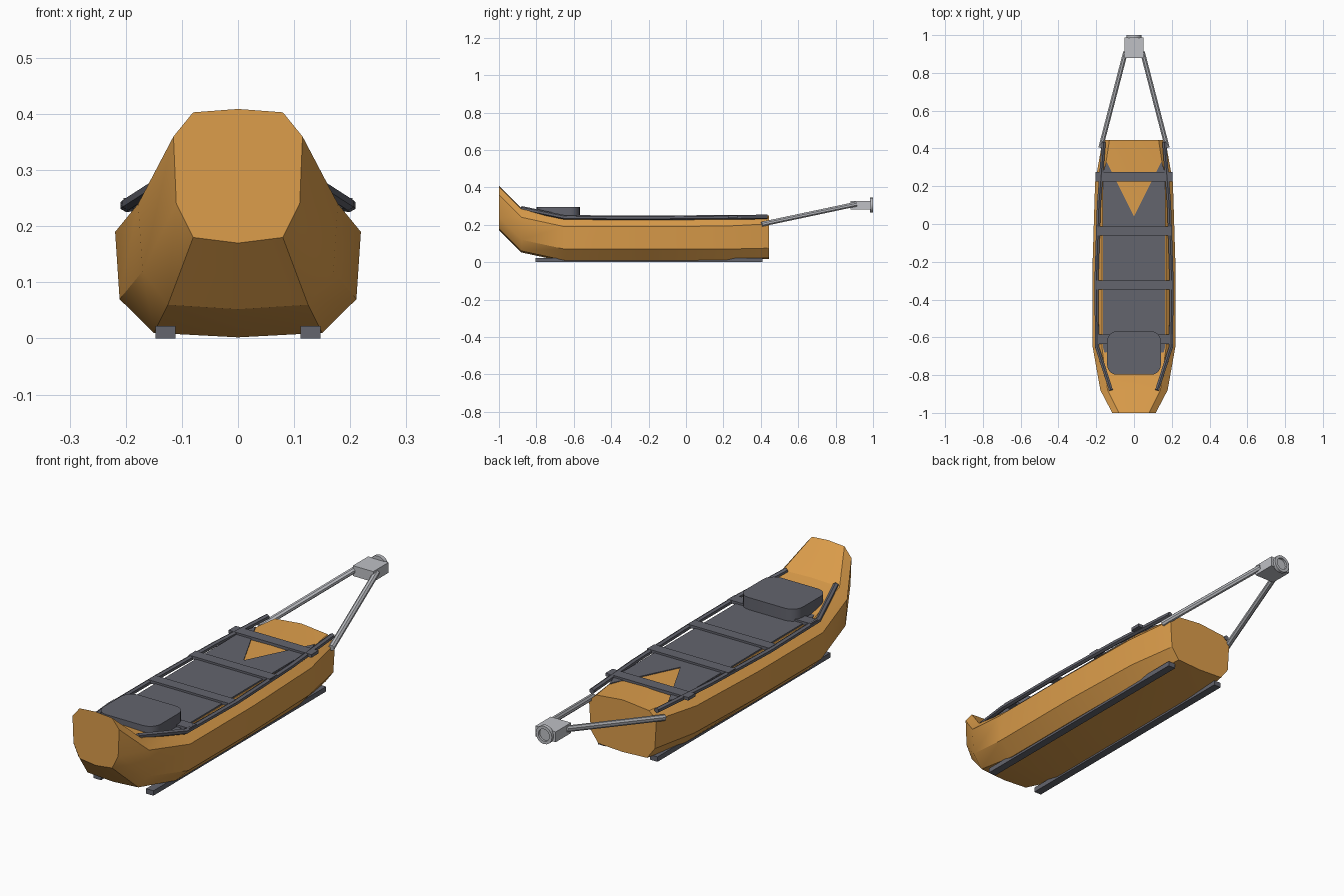
import bpy, bmesh, math
from mathutils import Vector

cube = bpy.data.objects.get("Cube")
if cube:
    bpy.data.objects.remove(cube)


def material(name, rgb):
    m = bpy.data.materials.new(name)
    m.use_nodes = True
    m.diffuse_color = (*rgb, 1)
    m.node_tree.nodes["Principled BSDF"].inputs["Base Color"].default_value = (*rgb, 1)
    return m


ORANGE = material("orange shell", (0.72, 0.34, 0.07))
GREY = material("dark grey", (0.125, 0.128, 0.155))
SILVER = material("light metal", (0.52, 0.53, 0.56))


def finish(name, bm, mat, angle=None):
    bmesh.ops.recalc_face_normals(bm, faces=bm.faces)
    mesh = bpy.data.meshes.new(name)
    bm.to_mesh(mesh)
    bm.free()
    mesh.materials.append(mat)
    ob = bpy.data.objects.new(name, mesh)
    bpy.context.collection.objects.link(ob)
    if angle:
        bpy.ops.object.select_all(action='DESELECT')
        bpy.context.view_layer.objects.active = ob
        ob.select_set(True)
        bpy.ops.object.shade_smooth_by_angle(angle=math.radians(angle))
    return ob


def loft(name, rings, mat, angle=None):
    bm = bmesh.new()
    loops = [[bm.verts.new(p) for p in ring] for ring in rings]
    n = len(loops[0])
    for a, b in zip(loops, loops[1:]):
        for i in range(n):
            j = (i + 1) % n
            bm.faces.new((a[i], a[j], b[j], b[i]))
    bm.faces.new(loops[0])
    bm.faces.new(loops[-1])
    return finish(name, bm, mat, angle)


def box(name, x, y, z, mat):
    ring = [(x[0], z[0]), (x[1], z[0]), (x[1], z[1]), (x[0], z[1])]
    return loft(name, [[(a, yy, b) for a, b in ring] for yy in y], mat)


def slab(name, outline, z0, z1, mat, angle=None):
    return loft(name, [[(x, y, z) for x, y in outline] for z in (z0, z1)], mat, angle)


def tube(name, path, radius, sides, mat):
    path = [Vector(p) for p in path]
    rings = []
    for i, p in enumerate(path):
        d = (path[min(i + 1, len(path) - 1)] - path[max(i - 1, 0)]).normalized()
        u = d.cross(Vector((0, 0, 1))).normalized()
        v = u.cross(d)
        angles = [math.tau * (k + 0.5) / sides for k in range(sides)]
        rings.append([p + radius * (u * math.cos(a) + v * math.sin(a)) for a in angles])
    return loft(name, rings, mat, 40)


def section(y, half):
    return [(x, y, z) for x, z in half] + [(-x, y, z) for x, z in half[-2:0:-1]]


# Shell: half sections from keel to crown, upturned bow to square stern
MID = [(0, 0.002), (0.15, 0.01), (0.211, 0.07), (0.219, 0.19), (0.17, 0.234), (0, 0.237)]
stations = [
    (-1.0, [(0, 0.17), (0.08, 0.18), (0.11, 0.24), (0.115, 0.36), (0.08, 0.403), (0, 0.409)]),
    (-0.88, [(0, 0.052), (0.125, 0.06), (0.17, 0.12), (0.178, 0.24), (0.14, 0.284), (0, 0.289)]),
    (-0.65, MID),
    (-0.2, MID),
    (0.22, [(0, 0.004), (0.145, 0.01), (0.197, 0.07), (0.206, 0.193), (0.165, 0.235), (0, 0.238)]),
    (0.445, [(0, 0.018), (0.12, 0.024), (0.158, 0.075), (0.166, 0.205), (0.13, 0.237), (0, 0.25)]),
]
loft("sled_shell", [section(y, half) for y, half in stations], ORANGE, 30)

# Deck cover with a V notch at the stern
half = [(0.145, 0.33), (0.165, 0.27), (0.165, -0.65), (0.14, -0.74)]
outline = [(0, 0.04)] + half + [(-x, y) for x, y in reversed(half)]
slab("deck_cover", outline, 0.23, 0.241, GREY)

# Cushion with rounded corners
pad = []
for cx, cy, start in ((1, 1, 0), (-1, 1, 90), (-1, -1, 180), (1, -1, 270)):
    for k in range(6):
        a = math.radians(start + 18 * k)
        pad.append((cx * 0.09 + 0.052 * math.cos(a), -0.683 + cy * 0.063 + 0.052 * math.sin(a)))
slab("cushion", pad, 0.235, 0.295, GREY, 30)

# Cross straps
for i, y in enumerate((-0.61, -0.323, -0.037, 0.25)):
    w = 0.204 if i in (0, 3) else 0.2
    box(f"cross_strap_{i + 1}", (-w, w), (y - 0.025, y + 0.025), (0.236, 0.25), GREY)

# Side rails, runners and tow bars
for side, s in (("left", 1), ("right", -1)):
    tube(f"{side}_side_rail", [(s * 0.122, -0.88, 0.288), (s * 0.196, -0.65, 0.24),
                               (s * 0.199, -0.3, 0.237), (s * 0.186, 0.1, 0.239),
                               (s * 0.16, 0.435, 0.242)], 0.012, 6, GREY)
    box(f"{side}_runner", sorted((s * 0.111, s * 0.147)), (-0.805, 0.41), (0, 0.022), GREY)
    tube(f"{side}_tow_bar", [(s * 0.176, 0.405, 0.203), (s * 0.045, 0.91, 0.31)],
         0.0135, 8, SILVER)

# Hitch block and round coupling with a recessed face
box("hitch_block", (-0.05, 0.05), (0.88, 0.988), (0.282, 0.328), SILVER)
profile = [(0.04, 0.984), (0.04, 1.0), (0.027, 1.0), (0.027, 0.99)]
rings = []
for r, y in profile:
    angles = [math.tau * k / 16 for k in range(16)]
    rings.append([(r * math.cos(a), y, 0.305 + r * math.sin(a)) for a in angles])
loft("hitch_coupling", rings, SILVER, 30)
